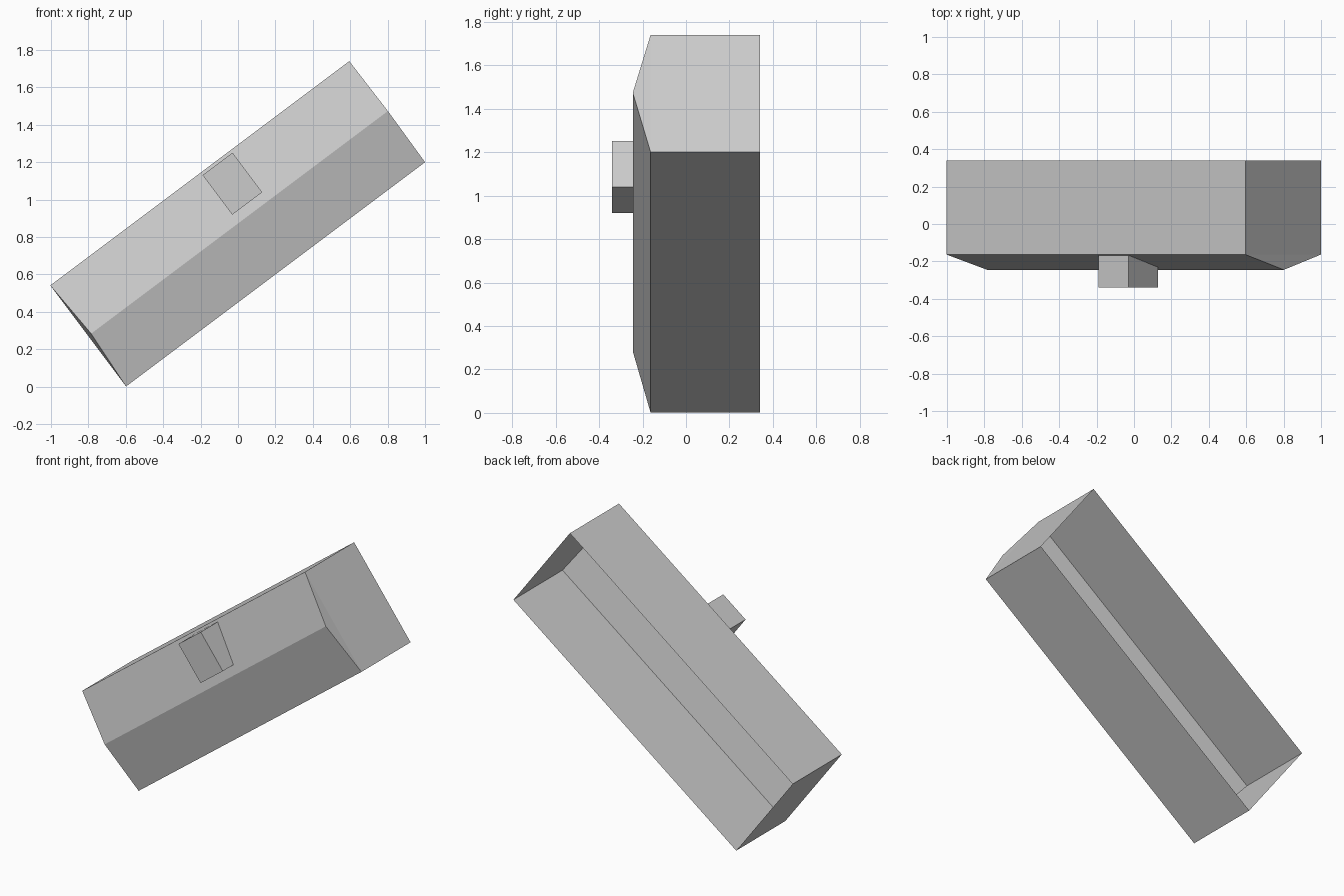
import bpy, bmesh, math

cube = bpy.data.objects.get("Cube")
if cube:
    bpy.data.objects.remove(cube, do_unlink=True)

TILT = -math.atan2(3, 4)      # the long axis leans up toward +x
BACK, EDGE, RIDGE, KNOB = 0.34, -0.163, -0.245, -0.34
LOW, MID, HIGH = 0.36, 0.698, 1.035

grey = bpy.data.materials.new("plain grey")
grey.use_nodes = True
grey.diffuse_color = (0.6, 0.6, 0.6, 1)
grey.node_tree.nodes["Principled BSDF"].inputs["Base Color"].default_value = (0.6, 0.6, 0.6, 1)


def finish(name, bm):
    bmesh.ops.recalc_face_normals(bm, faces=bm.faces)
    mesh = bpy.data.meshes.new(name)
    bm.to_mesh(mesh)
    bm.free()
    mesh.materials.append(grey)
    obj = bpy.data.objects.new(name, mesh)
    obj.rotation_euler.y = TILT
    bpy.context.collection.objects.link(obj)
    return obj


def slope_y(v):
    """Depth of the upper front slope at a height across the body."""
    return RIDGE + (EDGE - RIDGE) * (v - MID) / (HIGH - MID)


# Body: long tray with a ridged front and an open back
bm = bmesh.new()
rings = []
for end, ridge_end in ((-0.478, -0.458), (1.52, 1.525)):
    profile = [(end, BACK, LOW), (end, EDGE, LOW), (ridge_end, RIDGE, MID),
               (end, EDGE, HIGH), (end, BACK, HIGH)]
    rings.append([bm.verts.new(p) for p in profile])
left, right = rings
for i in range(4):
    bm.faces.new((left[i], left[i + 1], right[i + 1], right[i]))
for ring in rings:
    bm.faces.new((ring[0], ring[1], ring[3], ring[4]))
    bm.faces.new(ring[1:4])
finish("body_shell", bm)

# Knob: small block standing on the upper slope, its base following the slope
bm = bmesh.new()
bmesh.ops.create_cube(bm, size=1)
base = [f for f in bm.faces if f.normal.y > 0.5]
bmesh.ops.delete(bm, geom=base, context='FACES_ONLY')
for vert in bm.verts:
    v = 0.754 if vert.co.z < 0 else 1.018
    u = 0.527 if vert.co.x < 0 else 0.727
    vert.co = (u, slope_y(v) if vert.co.y > 0 else KNOB, v)
finish("front_knob", bm)
